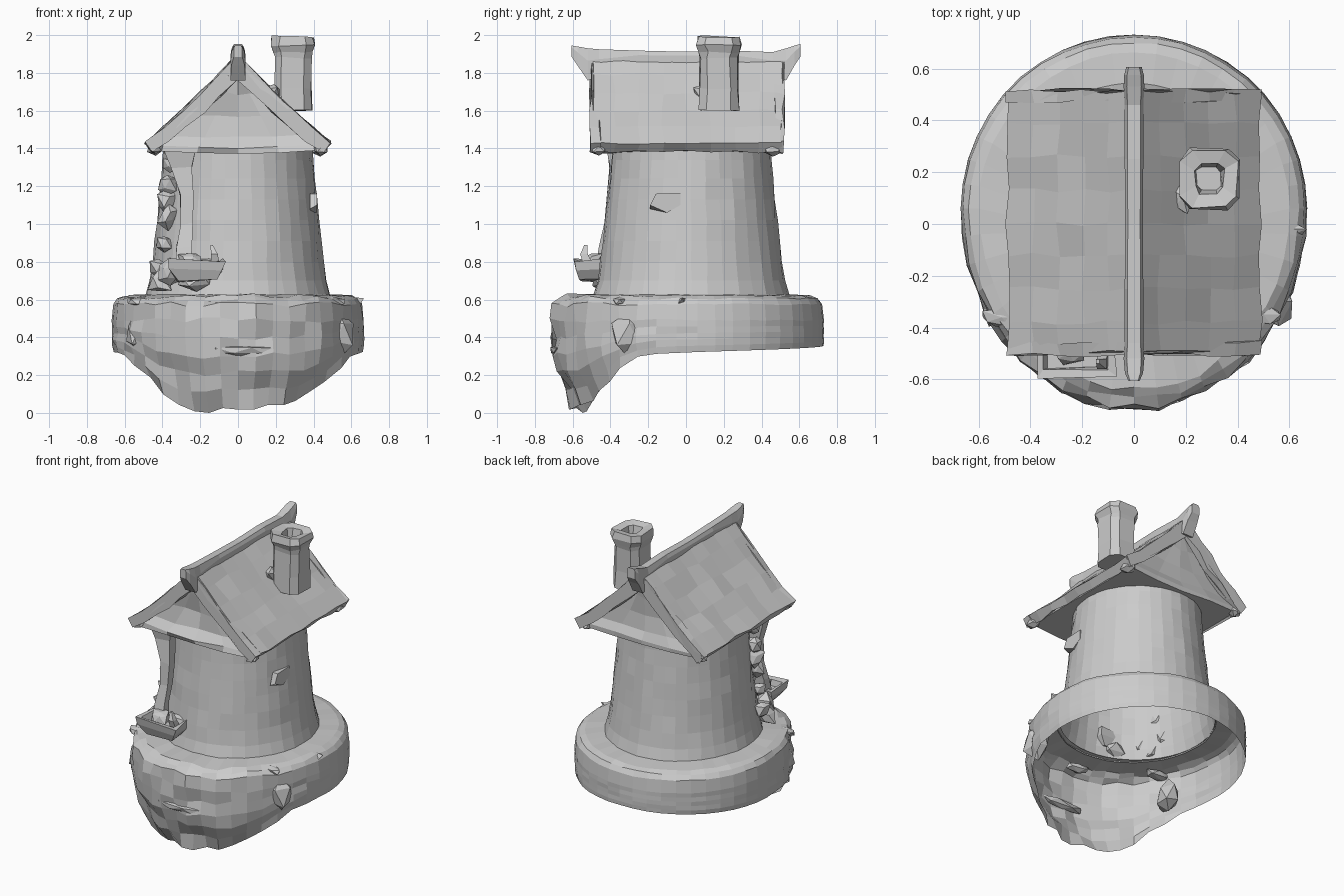
import bpy, bmesh, random
from math import sin, cos, pi, radians
from mathutils import Vector

if "Cube" in bpy.data.objects:
    bpy.data.objects.remove(bpy.data.objects["Cube"])

random.seed(7)


def jit(a):
    return random.uniform(-a, a)


def finish(name, bm):
    bmesh.ops.recalc_face_normals(bm, faces=bm.faces)
    me = bpy.data.meshes.new(name)
    bm.to_mesh(me)
    bm.free()
    ob = bpy.data.objects.new(name, me)
    bpy.context.collection.objects.link(ob)
    return ob


def loft(name, rings, cap_start=True, cap_end=True):
    """Skin closed rings of equal length with quads."""
    bm = bmesh.new()
    vs = [[bm.verts.new(p) for p in r] for r in rings]
    n = len(rings[0])
    for a, b in zip(vs, vs[1:]):
        for i in range(n):
            j = (i + 1) % n
            bm.faces.new((a[i], a[j], b[j], b[i]))
    if cap_start:
        bm.faces.new(vs[0][::-1])
    if cap_end:
        bm.faces.new(vs[-1])
    return finish(name, bm)


def interp(table, x):
    for (x0, y0), (x1, y1) in zip(table, table[1:]):
        if x <= x1:
            return y0 + (y1 - y0) * (x - x0) / (x1 - x0)
    return table[-1][1]


def rect(cx, cy, hx, hy, z, j=0.0):
    return [(cx + sx * hx + jit(j), cy + sy * hy + jit(j), z + jit(j))
            for sx, sy in ((-1, -1), (1, -1), (1, 1), (-1, 1))]


def lump(name, loc, size, rough=0.25):
    bm = bmesh.new()
    bmesh.ops.create_icosphere(bm, subdivisions=1, radius=1)
    for v in bm.verts:
        v.co *= 1 + jit(rough)
        v.co = Vector((v.co.x * size[0], v.co.y * size[1], v.co.z * size[2])) + Vector(loc)
    return finish(name, bm)


# rocky base: hollow skirt, shallow at the back and hanging down at the front
N = 44
drop = [(-180, .355), (-70, .315), (-60, .28), (-45, .14), (-32, .04), (-21, .0), (-8, .03),
        (10, .025), (30, .05), (45, .13), (60, .27), (70, .315), (180, .355)]
angles = [-180 + 360 * i / N for i in range(N)]


def base_point(a, r, z):
    p = radians(a)
    return (.667 * sin(p) * r, .06 - (.775 if cos(p) > 0 else .67) * cos(p) * r, max(0, z))


rings = [[(.485 * sin(radians(a)), .035 - .495 * cos(radians(a)), .628) for a in angles]]
for s, z in ((.90, .62), (.955, .605), (.988, .575), (1.0, .49)):
    rings.append([])
    for a in angles:
        front = max(0, cos(radians(a)))
        rings[-1].append(base_point(a, s + jit(.004 + .016 * front), z + jit(.004 + .012 * front)))
ROWS = 5
for k in range(1, ROWS + 1):
    row = []
    for a in angles:
        front = max(0, cos(radians(a)))
        z = .49 + (interp(drop, a) - .49) * k / ROWS
        lean = 1 - .17 * (max(0, .38 - z) / .38) ** 1.4
        r = lean + jit(.003 + .03 * front)
        row.append(base_point(a, r, z + jit(.014 * front)))
    rings.append(row)
loft("rock_base", rings, False, False)

# stones and ledges stuck on the base
lump("rock_ledge", (0.02, -.685, .33), (.17, .035, .03))
for sx in (-1, 1):
    lump("rock_side_boulder", (sx * .535, -.30, .42), (.08, .1, .11))
for x, y, z in ((-.05, -.61, .59), (-.51, -.36, .59), (.57, -.02, .59), (.5, -.35, .59)):
    lump("rim_stone", (x, y, z), (.09, .04, .03))

# tower: hollow tapered round wall
rings = []
for r, z in ((.50, .62), (.478, .70), (.462, .80), (.449, .91), (.438, 1.02),
             (.426, 1.13), (.416, 1.24), (.407, 1.34), (.402, 1.42)):
    rings.append([(r * .98 * cos(2 * pi * i / 36) + jit(.004),
                   .028 + r * 1.04 * sin(2 * pi * i / 36) + jit(.004), z) for i in range(36)])
loft("tower_wall", rings, False, False)


# gable core under the roof: flares out at the foot, recessed above
def core(hx, yf, yb, z):
    ts = (-1, -.5, 0, .5, 1)
    return ([(t * hx, yf + jit(.012), z - .012 * (1 - abs(t)) + jit(.006)) for t in ts] +
            [(t * hx, yb + jit(.012), z - .012 * (1 - abs(t)) + jit(.006)) for t in ts[::-1]])


loft("gable_core", [core(.435, -.475, .485, 1.385), core(.42, -.47, .48, 1.415), core(.35, -.435, .46, 1.47),
                    core(.24, -.42, .445, 1.58), core(.12, -.425, .45, 1.70), core(.03, -.45, .47, 1.79)])


# gabled roof, one wobbly skin along y
def roof_profile(y, thick, lift=0.0, j=0.0):
    steps = [-1, -.8, -.6, -.4, -.2, 0, .2, .4, .6, .8, 1]
    top, under = [], []
    for t in steps:
        z = 1.895 - .465 * abs(t) - .018 * sin(pi * abs(t))
        top.append((t * .488 + jit(j), y + jit(j), z + lift + jit(j)))
        under.append((t * .45 + jit(j), y + jit(j), z - thick + .07 * abs(t) * (thick > .08) + jit(j)))
    return top + under[::-1]


loft("roof", [roof_profile(y, .05, 0, .009)
              for y in (-.495, -.38, -.25, -.12, 0, .13, .26, .39, .51)])

# heavier ragged boards along both gable edges
for y0, y1, name in ((-.505, -.455, "barge_board_front"), (.475, .515, "barge_board_back")):
    loft(name, [roof_profile(y, .125, .002, .01) for y in (y0, y1)])

# ridge beam with horned ends
beam = [(-.605, 1.885, 1.945, .022), (-.575, 1.84, 1.94, .035), (-.52, 1.76, 1.93, .04),
        (-.46, 1.78, 1.925, .036), (-.25, 1.83, 1.918, .036), (0, 1.83, 1.912, .034),
        (.25, 1.83, 1.918, .036), (.46, 1.78, 1.91, .036), (.53, 1.76, 1.93, .04),
        (.575, 1.84, 1.945, .038), (.605, 1.885, 1.953, .03)]
loft("ridge_beam", [[(-w, y, lo), (w, y, lo), (w, y, (lo + hi) / 2 + .02), (w * .7, y, hi),
                     (-w * .7, y, hi), (-w, y, (lo + hi) / 2 + .02)] for y, lo, hi, w in beam])

# eave corner ends
for sx in (-1, 1):
    for y in (-.46, .46):
        lump("eave_corner", (sx * .435, y, 1.40), (.045, .05, .035))


# chimney: squarish shaft with chamfered corners, flared cap and sunken top
def chim(r, z):
    c = r * .6
    pts = [(-c, -r), (c, -r), (r, -c), (r, c), (c, r), (-c, r), (-r, c), (-r, -c)]
    return [(.29 + x + jit(.006), .175 + y * 1.02 + jit(.006), z + jit(.006)) for x, y in pts]


loft("chimney", [chim(r, z) for r, z in ((.105, 1.60), (.1, 1.72), (.098, 1.88), (.102, 1.91),
                                         (.118, 1.945), (.108, 1.992), (.055, 1.98), (.045, 1.91))])

# flashing at the chimney foot
lump("chimney_flashing", (.19, .1, 1.69), (.05, .06, .06))

# small side window
loft("side_window", [[(x, -.19, 1.08 + k), (x, -.10, 1.06), (x, -.03, 1.10), (x, -.03, 1.165), (x, -.16, 1.16)]
                     for x, k in ((.38, 0), (.418, .02))])

# balcony planter at front left
loft("planter", [rect(-.215, -.50, .10, .065, .70, .01), rect(-.22, -.50, .14, .08, .76, .01),
                 rect(-.225, -.50, .15, .085, .81, .014), rect(-.225, -.50, .125, .065, .805, .006),
                 rect(-.225, -.50, .11, .055, .765, .006)])
loft("planter_shoot", [rect(-.12, -.52, .022, .025, .79), rect(-.125, -.54, .018, .02, .84),
                       rect(-.14, -.53, .006, .008, .89)])
lump("planter_plant", (-.25, -.50, .81), (.08, .05, .055), .4)
lump("planter_bracket", (-.22, -.44, .70), (.11, .05, .05), .3)

# hanging post from eave to planter
loft("hanging_post", [rect(-.31, -.385, .085, .035, 1.41, .006), rect(-.295, -.375, .055, .03, 1.30, .008),
                      rect(-.275, -.385, .035, .03, 1.15, .008), rect(-.275, -.40, .03, .03, 1.0, .008),
                      rect(-.285, -.42, .035, .035, .88, .008), rect(-.29, -.44, .04, .04, .76)])

# climbing plant up the left front of the tower
for x, y, z, s in ((-.41, -.30, .69, .06), (-.42, -.23, .77, .05), (-.36, -.37, .74, .07),
                   (-.39, -.24, .90, .04), (-.37, -.25, 1.04, .05), (-.375, -.22, 1.12, .055),
                   (-.375, -.22, 1.21, .05), (-.36, -.23, 1.32, .04)):
    lump("climbing_plant", (x, y, z), (s, s, s * 1.15), .35)
